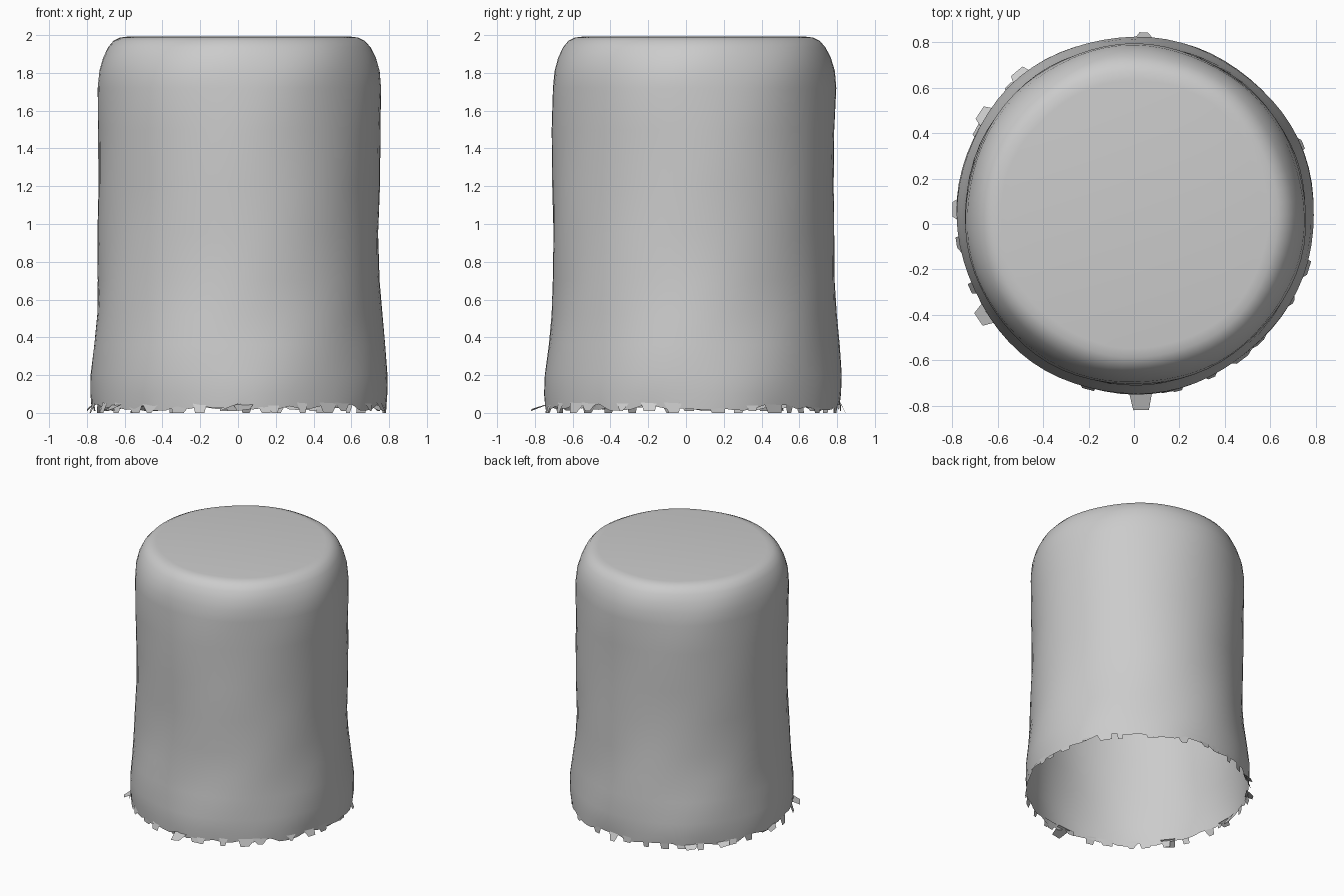
import bpy, bmesh, math, random

cube = bpy.data.objects.get("Cube")
if cube:
    bpy.data.objects.remove(cube, do_unlink=True)

random.seed(4)
SIDES = 72
CX, CY = 0.005, 0.04

grey = bpy.data.materials.new("plain grey")
grey.use_nodes = True
color = (0.6, 0.6, 0.6, 1)
grey.diffuse_color = color
grey.node_tree.nodes["Principled BSDF"].inputs["Base Color"].default_value = color


def point(angle, radius, z):
    return (CX + radius * math.cos(angle), CY + radius * math.sin(angle), z)


def finish(bm, name):
    mesh = bpy.data.meshes.new(name)
    bm.to_mesh(mesh)
    bm.free()
    obj = bpy.data.objects.new(name, mesh)
    bpy.context.collection.objects.link(obj)
    mesh.materials.append(grey)
    return obj


# Open-bottomed shell, as (radius, height) from the rim up to the flat top
profile = [(0.78, 0.04), (0.786, 0.1), (0.786, 0.2), (0.77, 0.36), (0.755, 0.52),
           (0.746, 0.7), (0.743, 0.95), (0.745, 1.2), (0.748, 1.5), (0.75, 1.72),
           (0.742, 1.81), (0.722, 1.88), (0.695, 1.935), (0.665, 1.97),
           (0.63, 1.987), (0.59, 1.992)]
bm = bmesh.new()
rings = []
for level, (radius, z) in enumerate(profile):
    ring = []
    for i in range(SIDES):
        a = math.tau * i / SIDES
        dent = 0.004 * math.sin(3 * a + 5 * z) + 0.003 * math.sin(7 * a - 9 * z)
        h = z + random.uniform(-0.03, 0.01) if level == 0 else z
        ring.append(bm.verts.new(point(a, radius + dent, h)))
    rings.append(ring)
for low, high in zip(rings, rings[1:]):
    for i in range(SIDES):
        j = (i + 1) % SIDES
        bm.faces.new((low[i], low[j], high[j], high[i]))
# Flat top
bm.faces.new(rings[-1])
shell = finish(bm, "cup_shell")
bpy.context.view_layer.objects.active = shell
shell.select_set(True)
bpy.ops.object.shade_smooth_by_angle(angle=math.radians(40))

# Torn flaps hanging from the rim
bm = bmesh.new()
for n in range(34):
    a = math.tau * (n + random.uniform(-0.4, 0.4)) / 34
    half = random.uniform(0.03, 0.08)
    flare = random.uniform(0.765, 0.805)
    drop = random.choice((0.0, 0.0, 0.01))
    shape = [(a - half, 0.78, 0.055), (a - half * random.uniform(0.2, 1), flare, drop),
             (a + half * random.uniform(0.2, 1), flare, drop), (a + half, 0.78, 0.05)]
    bm.faces.new([bm.verts.new(point(*p)) for p in shape])
# Larger outward slivers on the front and right
for a, reach in ((-1.55, 0.86), (3.1, 0.805), (2.55, 0.82), (3.72, 0.83), (2.25, 0.82)):
    shape = [(a - 0.06, 0.77, 0.045), (a - 0.03, reach, 0.01),
             (a + 0.05, reach, 0.02), (a + 0.08, 0.77, 0.05)]
    bm.faces.new([bm.verts.new(point(*p)) for p in shape])
finish(bm, "torn_rim_flaps")
